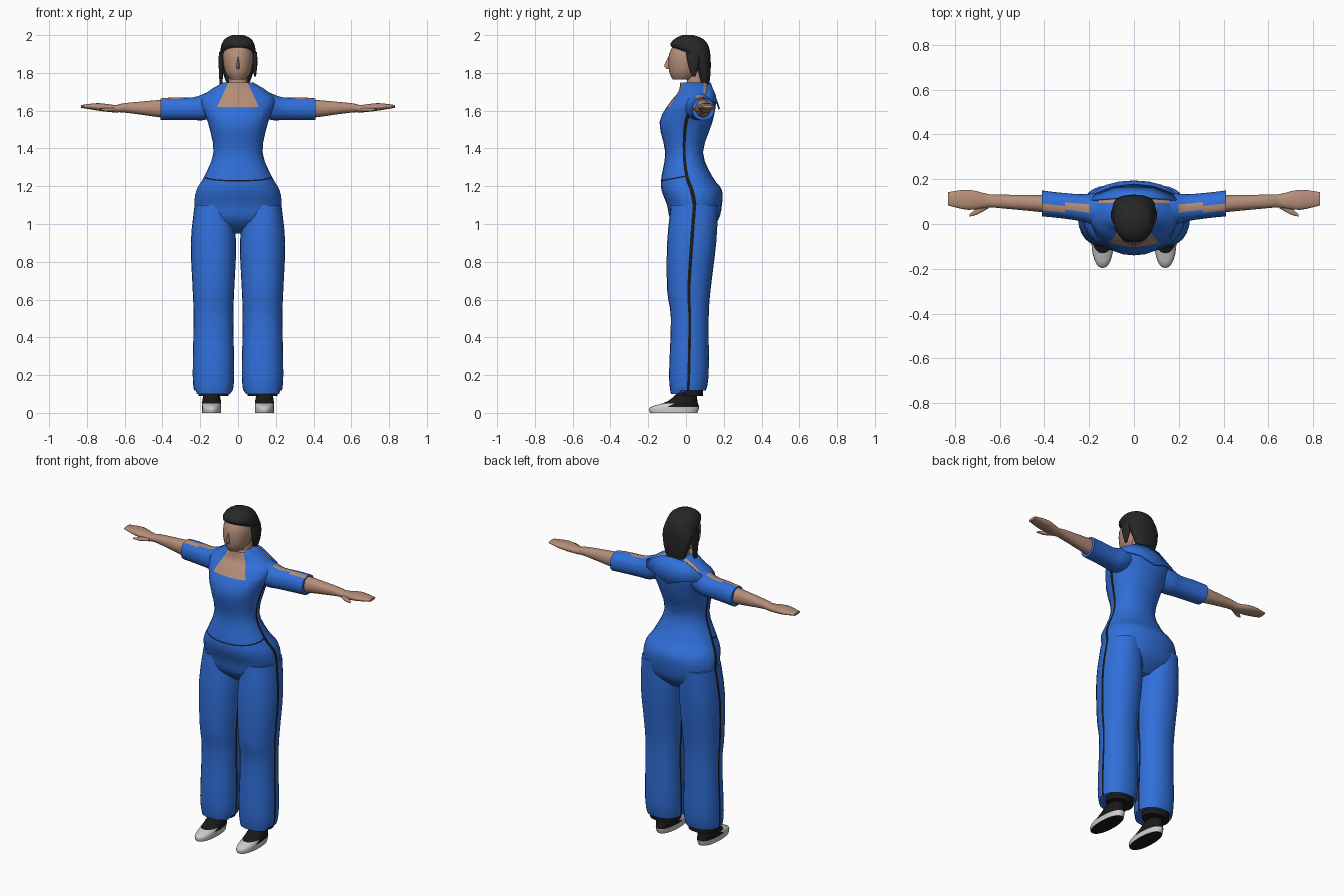
import bpy, bmesh
from math import cos, sin, radians, copysign
from mathutils import Vector

default_cube = bpy.data.objects.get("Cube")
if default_cube:
    bpy.data.objects.remove(default_cube, do_unlink=True)


def material(name, red, green, blue):
    mat = bpy.data.materials.new(name)
    mat.use_nodes = True
    mat.diffuse_color = (red, green, blue, 1)
    shader = mat.node_tree.nodes["Principled BSDF"]
    shader.inputs["Base Color"].default_value = mat.diffuse_color
    shader.inputs["Roughness"].default_value = 0.8
    return mat


cloth = material("blue_cloth", 0.03, 0.16, 0.7)
skin = material("skin", 0.46, 0.27, 0.19)
trim = material("black_trim", 0.01, 0.01, 0.01)
hair_black = material("dark_hair", 0.02, 0.02, 0.02)
shoe_grey = material("shoe_grey", 0.6, 0.6, 0.6)

# Ring angles: even steps, with one narrow strip on each side for the seams
ring_angles = []
for step in range(24):
    angle = step * 15
    ring_angles += [angle - 3, angle + 3] if angle % 180 == 0 else [angle]
seam_strips = (0, 13)


def finish(name, bm, materials, mirror=False):
    bmesh.ops.recalc_face_normals(bm, faces=bm.faces[:])
    mesh = bpy.data.meshes.new(name)
    bm.to_mesh(mesh)
    bm.free()
    for mat in materials:
        mesh.materials.append(mat)
    obj = bpy.data.objects.new(name, mesh)
    bpy.context.collection.objects.link(obj)
    bpy.ops.object.select_all(action='DESELECT')
    obj.select_set(True)
    bpy.context.view_layer.objects.active = obj
    bpy.ops.object.shade_smooth_by_angle(angle=radians(50))
    if mirror:
        obj.modifiers.new("mirror", 'MIRROR')
    return obj


def smooth_rows(rows, steps=3):
    """Add rows between the given ones along a smooth curve."""
    keys = [Vector(row) for row in (rows[0], *rows, rows[-1])]
    result = []
    for before, start, end, after in zip(keys, keys[1:], keys[2:], keys[3:]):
        for step in range(steps):
            t = step / steps
            pull_in = (end - before) / 2
            pull_out = (after - start) / 2
            hermite = t * t * (3 - 2 * t)
            result.append(start.lerp(end, hermite)
                          + pull_in * t * (1 - t) ** 2
                          - pull_out * t * t * (1 - t))
    return result + [keys[-1]]


def loft(rows, center=0, lean=0, lift=0, along_x=False, power=0.9, paint=None):
    """Rows hold position along the axis, half width, low side, high side."""
    bm = bmesh.new()
    rings = []
    for along, width, low, high in smooth_rows(rows):
        ring = []
        for angle in ring_angles:
            c, s = cos(radians(angle)), sin(radians(angle))
            side = center + lean * (along - rows[0][0])
            side += width * copysign(abs(c) ** power, c)
            other = (low + high) / 2 + lift
            other += (high - low) / 2 * copysign(abs(s) ** power, s)
            point = (along, side, other) if along_x else (side, other, along)
            ring.append(bm.verts.new(point))
        rings.append(ring)
    count = len(ring_angles)
    for lower, upper in zip(rings, rings[1:]):
        for i in range(count):
            j = (i + 1) % count
            face = bm.faces.new((lower[i], lower[j], upper[j], upper[i]))
            if paint:
                face.material_index = paint(i, face.calc_center_median())
    bm.faces.new(rings[0])
    bm.faces.new(rings[-1])
    return bm


def cut(bm, point, normal):
    everything = bm.verts[:] + bm.edges[:] + bm.faces[:]
    bmesh.ops.bisect_plane(bm, geom=everything, plane_co=point, plane_no=normal)


# Torso and hips with black side seams
torso = loft([
    (0.95, 0.1, 0, 0.1), (1.02, 0.2, -0.08, 0.17), (1.1, 0.23, -0.1, 0.19),
    (1.18, 0.22, -0.13, 0.19), (1.25, 0.18, -0.13, 0.14),
    (1.38, 0.13, -0.11, 0.09), (1.54, 0.16, -0.14, 0.14),
    (1.65, 0.2, -0.08, 0.16), (1.7, 0.16, -0.04, 0.15),
    (1.75, 0.08, -0.03, 0.12)],
    paint=lambda strip, mid: 2 if strip in seam_strips and mid.z < 1.58 else 0)

# Cut the neckline, the waist seam and the gap behind the neck
neck_low, neck_half, neck_slope = 1.62, 0.11, 0.46
waist, waist_rise, seam_width = 1.25, 0.19, 0.007
gap_front, gap_back = 0.093, 0.109
for side in (-1, 1):
    cut(torso, (side * neck_half, 0, neck_low), (side, 0, neck_slope))
cut(torso, (0, 0, neck_low), (0, 0, 1))
for height in (waist, waist + seam_width):
    cut(torso, (0, 0, height), (0, -waist_rise, 1))
for depth in (gap_front, gap_back):
    cut(torso, (0, depth, 0), (0, 1, 0))
for face in torso.faces:
    mid = face.calc_center_median()
    above = mid.z - neck_low
    in_neckline = mid.y < 0.02 and abs(mid.x) < neck_half - above * neck_slope
    in_gap = gap_front < mid.y < gap_back and above > 0.04
    if above > 0 and (in_neckline or in_gap):
        face.material_index = 1
    elif mid.y < 0 and 0 < mid.z - waist_rise * mid.y - waist < seam_width:
        face.material_index = 2
finish("torso", torso, [cloth, skin, trim])

# Wide trouser legs, with the hem raised at the back
legs = loft([
    (0.1, 0.1, -0.08, 0.1), (0.2, 0.11, -0.09, 0.12),
    (0.5, 0.105, -0.08, 0.12), (0.65, 0.11, -0.1, 0.13),
    (0.9, 0.12, -0.1, 0.16), (1.1, 0.1, -0.08, 0.17)], center=0.13,
    paint=lambda strip, mid: int(strip in seam_strips))
for vert in legs.verts:
    if vert.co.z < 0.11 and vert.co.y > -0.03:
        vert.co.z += 0.03
finish("trouser_legs", legs, [cloth, trim], mirror=True)

# Ankle cuffs
cuffs = loft([(0.09, 0.08, -0.03, 0.09), (0.14, 0.08, -0.03, 0.09)], center=0.13)
finish("ankle_cuffs", cuffs, [trim], mirror=True)

# Shoes: grey toe and sides, black upper and sole
shoes = loft([
    (0, 0.05, -0.19, 0.06), (0.03, 0.05, -0.19, 0.07),
    (0.06, 0.05, -0.1, 0.06), (0.11, 0.04, -0.04, 0.06)], center=0.14,
    paint=lambda strip, mid: int(mid.z > 0.05 or mid.z > 0.03 and mid.y > -0.08))
for face in shoes.faces:
    if face.calc_center_median().z < 0.001:
        face.material_index = 1
finish("shoes", shoes, [shoe_grey, trim], mirror=True)


# Sleeves with a crooked open slit along the top
def slit(strip, mid):
    slit_strips = (6, 7) if mid.x < 0.31 else (7, 8)
    return int(mid.x > 0.2 and strip in slit_strips)


sleeves = loft([
    (0.12, 0.07, -0.04, 0.1), (0.18, 0.07, -0.06, 0.08),
    (0.24, 0.06, -0.06, 0.06), (0.34, 0.057, -0.06, 0.06),
    (0.41, 0.058, -0.06, 0.055)],
    center=0.06, lean=0.11, lift=1.61, along_x=True, paint=slit)
finish("sleeves", sleeves, [cloth, skin], mirror=True)

# Forearms running into flat hands, with separate thumbs
arms = loft([
    (0.38, 0.04, -0.05, 0.05), (0.6, 0.03, -0.02, 0.03),
    (0.65, 0.03, -0.02, 0.02), (0.74, 0.045, -0.01, 0.03),
    (0.83, 0.03, 0.005, 0.02)],
    center=0.09, lean=0.05, lift=1.61, along_x=True)
finish("arms_and_hands", arms, [skin], mirror=True)
thumbs = loft([
    (0.65, 0.015, -0.01, 0.01), (0.7, 0.015, -0.01, 0.01),
    (0.735, 0.005, 0, 0.005)],
    center=0.085, lean=-0.55, lift=1.605, along_x=True)
finish("thumbs", thumbs, [skin], mirror=True)

# Back collar flap, pointed in the middle
flap = bmesh.new()
upper_edge = [(0, 0.13, 1.75), (0.08, 0.12, 1.74), (0.19, 0.11, 1.68)]
lower_edge = [(0, 0.18, 1.61), (0.09, 0.17, 1.64), (0.17, 0.14, 1.65)]
upper, lower = [[flap.verts.new(point) for point in edge]
                for edge in (upper_edge, lower_edge)]
for i in range(len(upper) - 1):
    flap.faces.new((upper[i], upper[i + 1], lower[i + 1], lower[i]))
collar = finish("collar_flap", flap, [cloth], mirror=True)
collar.modifiers.new("thickness", 'SOLIDIFY').thickness = 0.008

# Neck, head and nose
finish("neck", loft([(1.68, 0.05, 0, 0.1), (1.84, 0.05, 0.01, 0.1)]), [skin])
head = loft([
    (1.765, 0.04, -0.07, 0.04), (1.81, 0.07, -0.09, 0.08),
    (1.9, 0.08, -0.09, 0.11), (1.97, 0.05, -0.05, 0.08)], power=1)
finish("head", head, [skin])
nose = loft([(1.82, 0.01, -0.1, 0), (1.84, 0.01, -0.115, 0),
             (1.89, 0.005, -0.09, 0)], power=1)
finish("nose", nose, [skin])

# Hair swept back and falling behind the neck
hair = loft([
    (1.72, 0.05, 0.08, 0.12), (1.8, 0.08, 0.06, 0.13),
    (1.88, 0.095, 0.02, 0.13), (1.94, 0.09, -0.08, 0.12),
    (1.98, 0.07, -0.06, 0.09), (2, 0.03, -0.02, 0.04)])
finish("hair", hair, [hair_black])

# Loose side locks, longer on the right
for name, side, tip in (("right_lock", -1, 1.69), ("left_lock", 1, 1.78)):
    lock = loft([(tip, 0.005, 0.03, 0.05), (1.85, 0.013, 0.01, 0.07),
                 (1.91, 0.01, 0, 0.07)], center=side * 0.09)
    finish(name, lock, [hair_black])
